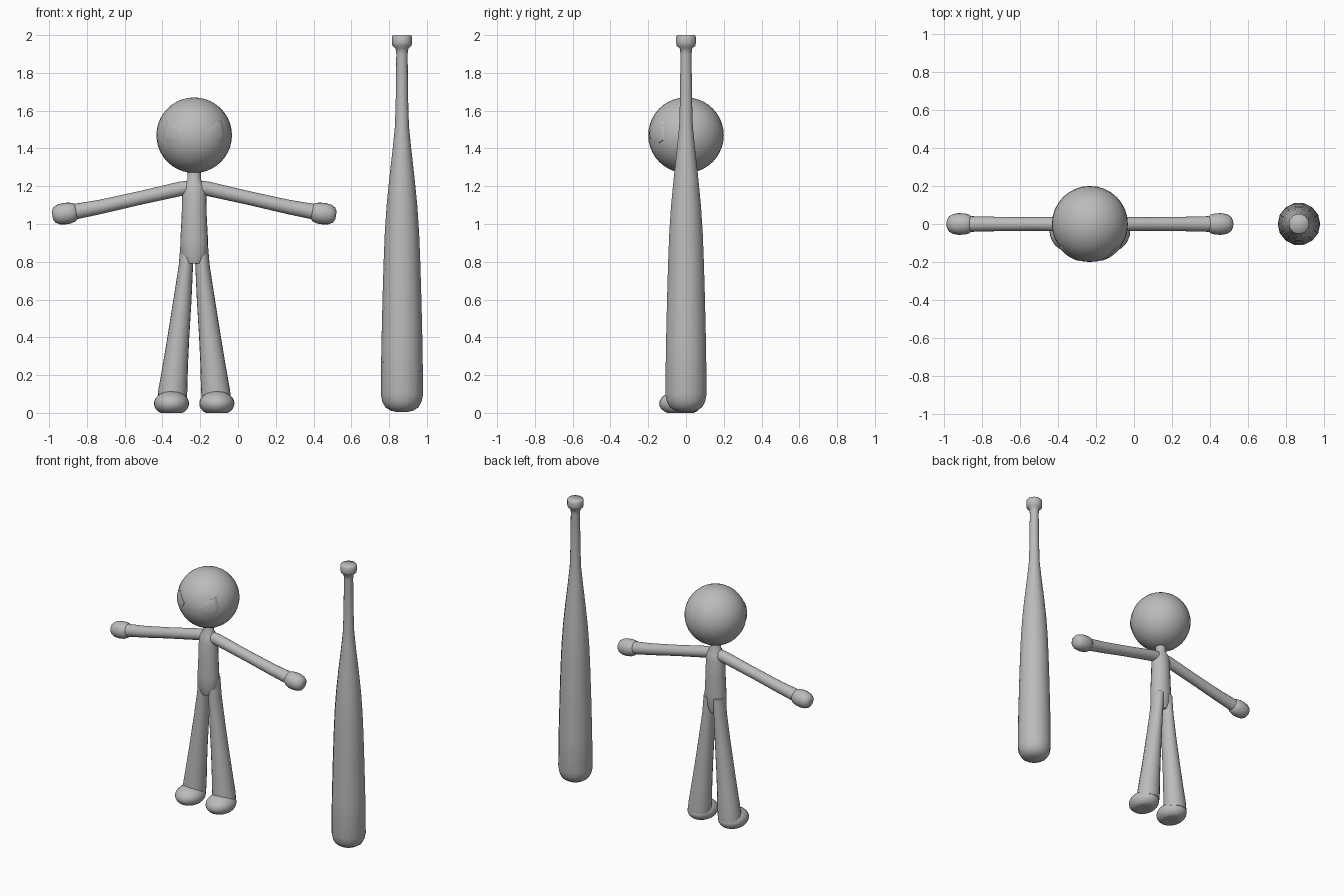
import bpy, bmesh, math
from mathutils import Vector

if "Cube" in bpy.data.objects:
    bpy.data.objects.remove(bpy.data.objects["Cube"])

grey = bpy.data.materials.new("plain grey")
grey.diffuse_color = (0.5, 0.5, 0.5, 1)
grey.use_nodes = True
grey.node_tree.nodes["Principled BSDF"].inputs["Base Color"].default_value = grey.diffuse_color
CX = -0.232          # figure centre line
HEAD_Z, HEAD_R = 1.47, 0.2


def finish(name, bm, angle=50):
    bmesh.ops.recalc_face_normals(bm, faces=bm.faces)
    me = bpy.data.meshes.new(name)
    bm.to_mesh(me)
    bm.free()
    me.materials.append(grey)
    ob = bpy.data.objects.new(name, me)
    bpy.context.collection.objects.link(ob)
    bpy.ops.object.select_all(action='DESELECT')
    ob.select_set(True)
    bpy.context.view_layer.objects.active = ob
    bpy.ops.object.shade_smooth_by_angle(angle=math.radians(angle))
    return ob


def loft(name, rings, side, sides=20, angle=50):
    """Tube through rings of (centre, radius along side, radius across)."""
    bm = bmesh.new()
    side = Vector(side).normalized()
    axis = (Vector(rings[-1][0]) - Vector(rings[0][0])).normalized()
    across = axis.cross(side).normalized()
    loops = []
    for c, ra, rb in rings:
        loops.append([bm.verts.new(Vector(c) + side * ra * math.cos(t) + across * rb * math.sin(t))
                      for t in (2 * math.pi * i / sides for i in range(sides))])
    for a, b in zip(loops, loops[1:]):
        for i in range(sides):
            j = (i + 1) % sides
            bm.faces.new((a[i], a[j], b[j], b[i]))
    bm.faces.new(loops[0])
    bm.faces.new(loops[-1])
    return finish(name, bm, angle)


# Bat: turned profile of (height, radius)
bat = [(0.005, 0.03), (0.012, 0.06), (0.03, 0.088), (0.06, 0.104), (0.1, 0.112), (0.35, 0.109),
       (0.6, 0.103), (0.8, 0.097), (0.95, 0.091), (1.1, 0.081), (1.25, 0.066), (1.4, 0.049),
       (1.52, 0.037), (1.65, 0.033), (1.9, 0.030), (1.93, 0.034), (1.942, 0.05), (1.96, 0.054),
       (1.99, 0.054), (2.0, 0.048)]
loft("bat", [((0.868, 0, z), r, r) for z, r in bat], (1, 0, 0), 14, 60)

# Head
bm = bmesh.new()
bmesh.ops.create_uvsphere(bm, u_segments=32, v_segments=20, radius=HEAD_R)
bmesh.ops.translate(bm, verts=bm.verts, vec=(CX, 0, HEAD_Z))
finish("head", bm)

# Torso with neck
torso = [(0.79, 0.045, 0.045), (0.84, 0.074, 0.06), (0.92, 0.073, 0.064), (1.05, 0.066, 0.062),
         (1.16, 0.064, 0.058), (1.205, 0.058, 0.05), (1.235, 0.036, 0.036), (1.3, 0.034, 0.034)]
loft("torso", [((CX, 0, z), a, b) for z, a, b in torso], (1, 0, 0))

# Eye outline in the front plane, measured from the head centre
EYE = [(0.055, 0.015), (0.085, 0.043), (0.115, 0.066), (0.145, 0.08), (0.152, 0.05),
       (0.162, 0.01), (0.158, -0.025), (0.135, -0.042), (0.105, -0.042), (0.075, -0.02)]

for s, label in ((-1, "right"), (1, "left")):
    # Arm, sloping down to the hand
    pts = [(0.0, 1.197, 0.036), (0.07, 1.187, 0.038), (0.3, 1.135, 0.036), (0.5, 1.09, 0.038),
           (0.66, 1.06, 0.042)]
    loft(label + "_arm", [((CX + s * x, 0, z), r, r) for x, z, r in pts], (0, 1, 0))
    # Rounded fist
    fist = [(0.622, 1.066, 0.038), (0.634, 1.063, 0.049), (0.66, 1.058, 0.056), (0.69, 1.054, 0.057),
            (0.72, 1.05, 0.052), (0.74, 1.047, 0.041), (0.751, 1.046, 0.022)]
    loft(label + "_hand", [((CX + s * x, 0, z), r, r) for x, z, r in fist], (0, 1, 0), 20, 60)
    # Leg, widening towards the ankle
    leg = [(0.06, 0.05, 0.117, 0.072), (0.12, 0.113, 0.077, 0.072), (0.25, 0.1, 0.067, 0.066),
           (0.4, 0.084, 0.058, 0.06), (0.6, 0.062, 0.048, 0.054), (0.78, 0.044, 0.038, 0.052),
           (0.9, 0.036, 0.036, 0.052)]
    leg[0] = (0.06, 0.118, 0.077, 0.073)
    loft(label + "_leg", [((CX + s * x, 0.01, z), a, b) for z, x, a, b in leg], (1, 0, 0))
    # Foot: squashed ball with a flat sole
    bm = bmesh.new()
    bmesh.ops.create_uvsphere(bm, u_segments=24, v_segments=14, radius=1)
    for v in bm.verts:
        x, y, z = v.co
        v.co = (CX + s * 0.12 + x * 0.093, -0.03 + y * 0.112, max(0.0, 0.05 + z * 0.066))
    bmesh.ops.remove_doubles(bm, verts=bm.verts, dist=0.0005)
    finish(label + "_foot", bm, 60)
    # Eye: thin plate wrapped on the head, with a fan of inner rings
    bm = bmesh.new()
    mid = Vector((0.118, 0.015))
    rows = []
    for k in (1.0, 0.75, 0.5, 0.25):
        row = []
        for p in EYE:
            q = mid.lerp(Vector(p), k)
            r = HEAD_R + (0.004 if k < 1 else 0.0025)
            y = -math.sqrt(r * r - q.x ** 2 - q.y ** 2)
            row.append(bm.verts.new((CX + s * q.x, y, HEAD_Z + q.y)))
        rows.append(row)
    rows.insert(0, [bm.verts.new((v.co.x, v.co.y + 0.006, v.co.z)) for v in rows[0]])
    n = len(EYE)
    for a, b in zip(rows, rows[1:]):
        for i in range(n):
            bm.faces.new((a[i], a[(i + 1) % n], b[(i + 1) % n], b[i]))
    bm.faces.new(rows[-1])
    finish(label + "_eye", bm, 40)
